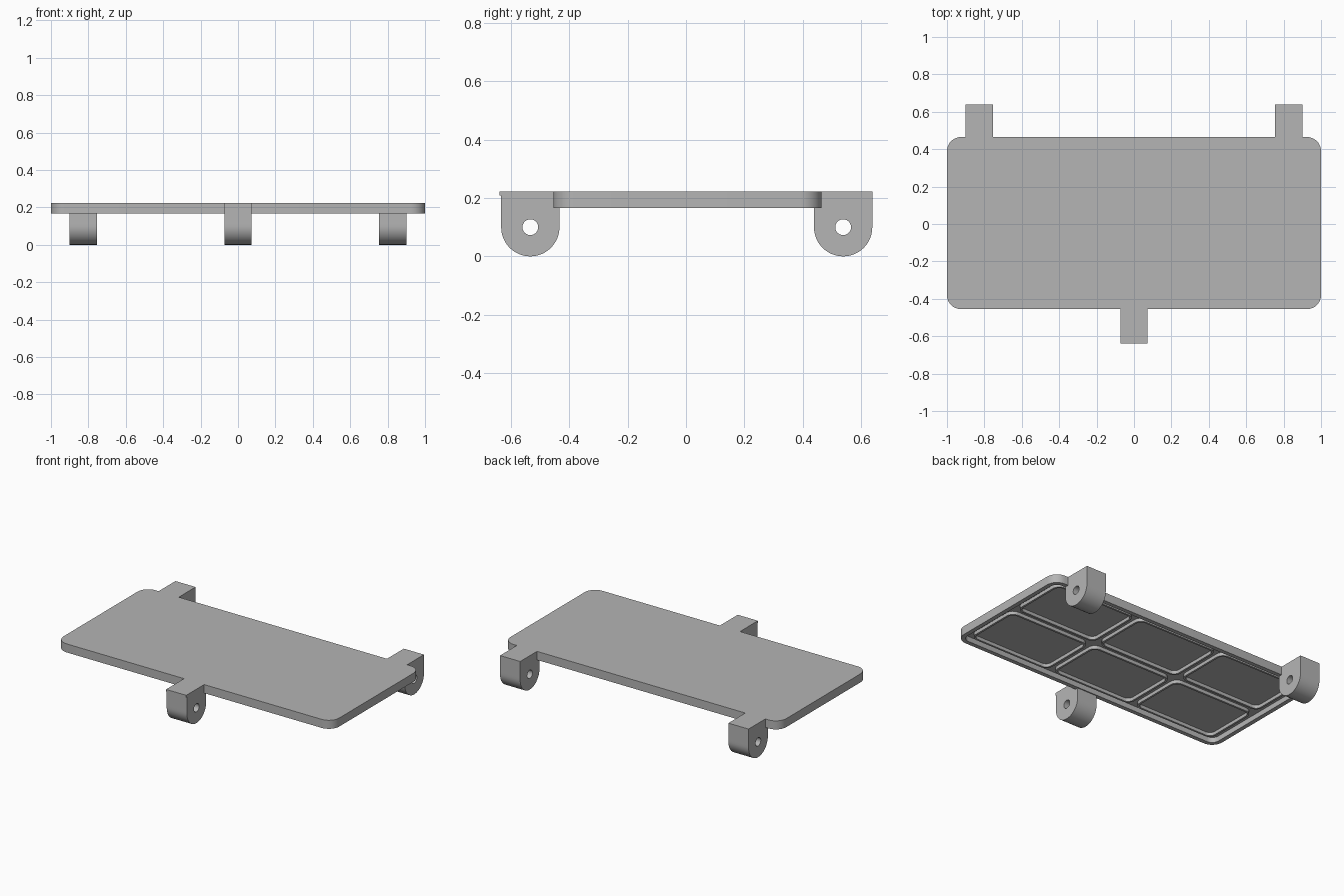
import bpy
import math

cube = bpy.data.objects.get("Cube")
if cube:
    bpy.data.objects.remove(cube, do_unlink=True)

grey = bpy.data.materials.new("mid grey")
grey.use_nodes = True
COLOUR = (0.46, 0.46, 0.46, 1)
grey.diffuse_color = COLOUR
grey.node_tree.nodes["Principled BSDF"].inputs["Base Color"].default_value = COLOUR

TOP, BOTTOM, FLOOR = 0.222, 0.166, 0.2
PLATE_Y = 0.005


def skin(name, loops, closed):
    """Join equal loops with quads; cap the ends, or close them into a ring."""
    n = len(loops[0])
    verts = [p for loop in loops for p in loop]
    faces = []
    for k in range(len(loops) if closed else len(loops) - 1):
        a, b = k * n, (k + 1) % len(loops) * n
        faces += [(a + i, a + (i + 1) % n, b + (i + 1) % n, b + i) for i in range(n)]
    if not closed:
        faces += [tuple(reversed(range(n))), tuple(range(len(verts) - n, len(verts)))]
    mesh = bpy.data.meshes.new(name)
    mesh.from_pydata(verts, [], faces)
    mesh.materials.append(grey)
    obj = bpy.data.objects.new(name, mesh)
    bpy.context.collection.objects.link(obj)
    bpy.ops.object.select_all(action="DESELECT")
    obj.select_set(True)
    bpy.context.view_layer.objects.active = obj
    bpy.ops.object.mode_set(mode="EDIT")
    bpy.ops.mesh.select_all(action="SELECT")
    bpy.ops.mesh.normals_make_consistent(inside=False)
    bpy.ops.object.mode_set(mode="OBJECT")
    bpy.ops.object.shade_smooth_by_angle(angle=math.radians(30))
    return obj


def rounded(cx, cy, hx, hy, r, z, steps=8):
    """Rounded rectangle loop at height z."""
    pts = []
    for q, (sx, sy) in enumerate([(1, 1), (-1, 1), (-1, -1), (1, -1)]):
        for i in range(steps + 1):
            a = (q + i / steps) * math.pi / 2
            pts.append((cx + sx * (hx - r) + r * math.cos(a),
                        cy + sy * (hy - r) + r * math.sin(a), z))
    return pts


def lug(name, x, y, half_width=0.073, radius=0.1, hole=0.027):
    """Hinge lug: square top, round bottom, hole along x."""
    rise = TOP - radius
    corner = math.atan2(rise, radius)
    angles = sorted([i * math.tau / 48 for i in range(48)] + [corner, math.pi - corner])

    def reach(a):
        s, c = math.sin(a), abs(math.cos(a))
        if s <= 0:
            return radius
        return min(radius / max(c, 1e-6), rise / s)

    def loop(px, size):
        return [(px, y + size(a) * math.cos(a), radius + size(a) * math.sin(a))
                for a in angles]

    x0, x1 = x - half_width, x + half_width
    skin(name, [loop(x0, reach), loop(x1, reach),
                loop(x1, lambda a: hole), loop(x0, lambda a: hole)], True)


# Hollow plate with a rim around the underside
skin("plate", [rounded(0, PLATE_Y, 1, 0.46, 0.075, TOP),
               rounded(0, PLATE_Y, 1, 0.46, 0.075, BOTTOM),
               rounded(0, PLATE_Y, 0.972, 0.432, 0.047, BOTTOM),
               rounded(0, PLATE_Y, 0.972, 0.432, 0.047, FLOOR)], False)

# Raised frames under the plate, three by two
WALL, RIB_BOTTOM = 0.013, 0.178
for col in (-1, 0, 1):
    for row in (-1, 1):
        cx, cy = col * 0.635, PLATE_Y + row * 0.213
        outer = (cx, cy, 0.298, 0.193, 0.05)
        inner = (cx, cy, 0.298 - WALL, 0.193 - WALL, 0.05 - WALL)
        skin("rib_frame", [rounded(*outer, FLOOR + 0.005), rounded(*outer, RIB_BOTTOM),
                           rounded(*inner, RIB_BOTTOM), rounded(*inner, FLOOR + 0.005)], True)

# Hinge lugs
lug("back_left_lug", 0.828, 0.539)
lug("back_right_lug", -0.828, 0.539)
lug("front_lug", 0, -0.534)

# Small catch lip on the front lug
skin("front_lip", [rounded(0, -0.63, 0.073, 0.01, 0.001, z, 1) for z in (0.208, TOP)], False)
